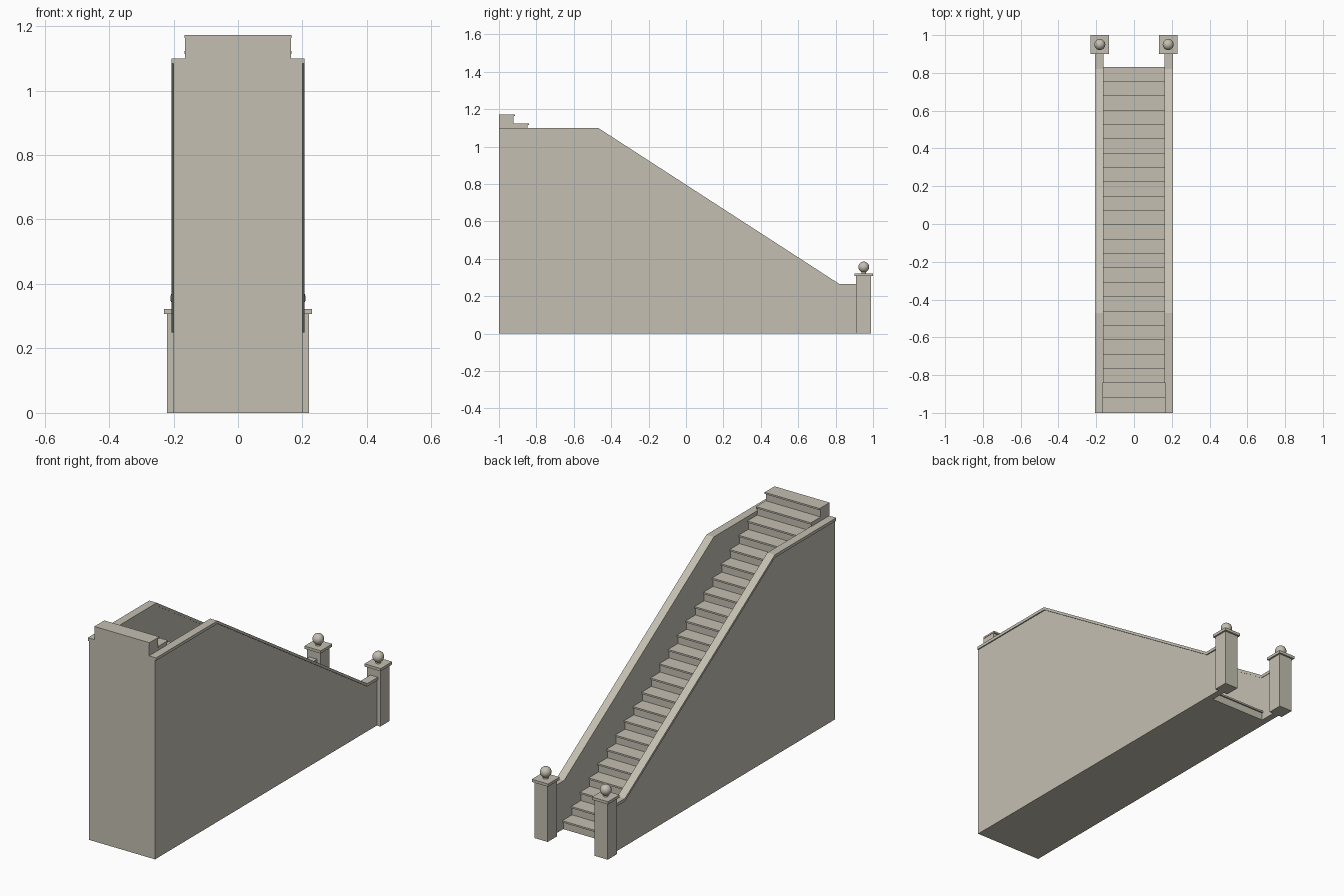
import bpy, bmesh, math

if "Cube" in bpy.data.objects:
    bpy.data.objects.remove(bpy.data.objects["Cube"])

stone = bpy.data.materials.new("pale_stone")
stone.diffuse_color = (0.55, 0.52, 0.44, 1)
stone.use_nodes = True
stone.node_tree.nodes["Principled BSDF"].inputs["Base Color"].default_value = stone.diffuse_color


def finish(name, bm):
    bmesh.ops.recalc_face_normals(bm, faces=bm.faces)
    mesh = bpy.data.meshes.new(name)
    bm.to_mesh(mesh)
    bm.free()
    mesh.materials.append(stone)
    obj = bpy.data.objects.new(name, mesh)
    bpy.context.collection.objects.link(obj)
    return obj


def extrude_side(name, profile, x0, x1):
    """Extrude a (y, z) outline from x0 to x1."""
    bm = bmesh.new()
    face = bm.faces.new([bm.verts.new((x0, y, z)) for y, z in profile])
    out = bmesh.ops.extrude_face_region(bm, geom=[face])
    verts = [v for v in out["geom"] if isinstance(v, bmesh.types.BMVert)]
    bmesh.ops.translate(bm, verts=verts, vec=(x1 - x0, 0, 0))
    return finish(name, bm)


def box(name, x0, x1, y0, y1, z0, z1):
    return extrude_side(name, [(y0, z0), (y1, z0), (y1, z1), (y0, z1)], x0, x1)


# Stair layout
STEPS, RUN, RISE = 24, 0.0759, 1.172 / 24
FIRST, NOSE, SLAB = 0.823, 0.008, 0.009

# Solid stair block with stepped outline
outline = [(-1, 0), (FIRST, 0)]
for i in range(STEPS):
    y, z = FIRST - i * RUN, (i + 1) * RISE - SLAB
    outline.append((y, z))
    outline.append((y - RUN if i < STEPS - 1 else -1, z))
extrude_side("stair_block", outline, -0.164, 0.164)

# Treads with a small nosing
for i in range(STEPS):
    y, z = FIRST - i * RUN, (i + 1) * RISE
    back = y - RUN if i < STEPS - 1 else -1
    box(f"tread_{i + 1}", -0.166, 0.166, back, y + NOSE, z - SLAB, z)

# Side walls, copings and newel posts
rail = [(-1, 1.1), (-0.47, 1.1), (0.82, 0.265), (0.91, 0.265)]
CAP = 0.016
lower = [(y, z - CAP) for y, z in rail]
for side, s in (("left", -1), ("right", 1)):
    extrude_side(f"{side}_wall", [(-1, 0)] + lower + [(0.91, 0)], s * 0.164, s * 0.2)
    extrude_side(f"{side}_coping", rail + lower[::-1], s * 0.161, s * 0.206)

    cx, cy = s * 0.181, 0.95
    box(f"{side}_post", cx - 0.04, cx + 0.04, cy - 0.04, cy + 0.04, 0, 0.309)
    box(f"{side}_post_cap", cx - 0.049, cx + 0.049, cy - 0.049, cy + 0.05, 0.307, 0.322)

    # Neck and ball finial
    bpy.ops.mesh.primitive_cylinder_add(vertices=24, radius=0.013, depth=0.02,
                                        location=(cx, cy, 0.327))
    neck = bpy.context.object
    neck.name = f"{side}_finial_neck"
    bpy.ops.object.shade_smooth_by_angle(angle=math.radians(40))
    bpy.ops.mesh.primitive_uv_sphere_add(segments=32, ring_count=16, radius=0.029,
                                         location=(cx, cy, 0.356))
    ball = bpy.context.object
    ball.name = f"{side}_finial_ball"
    bpy.ops.object.shade_smooth()
    for part in (neck, ball):
        part.data.materials.append(stone)
